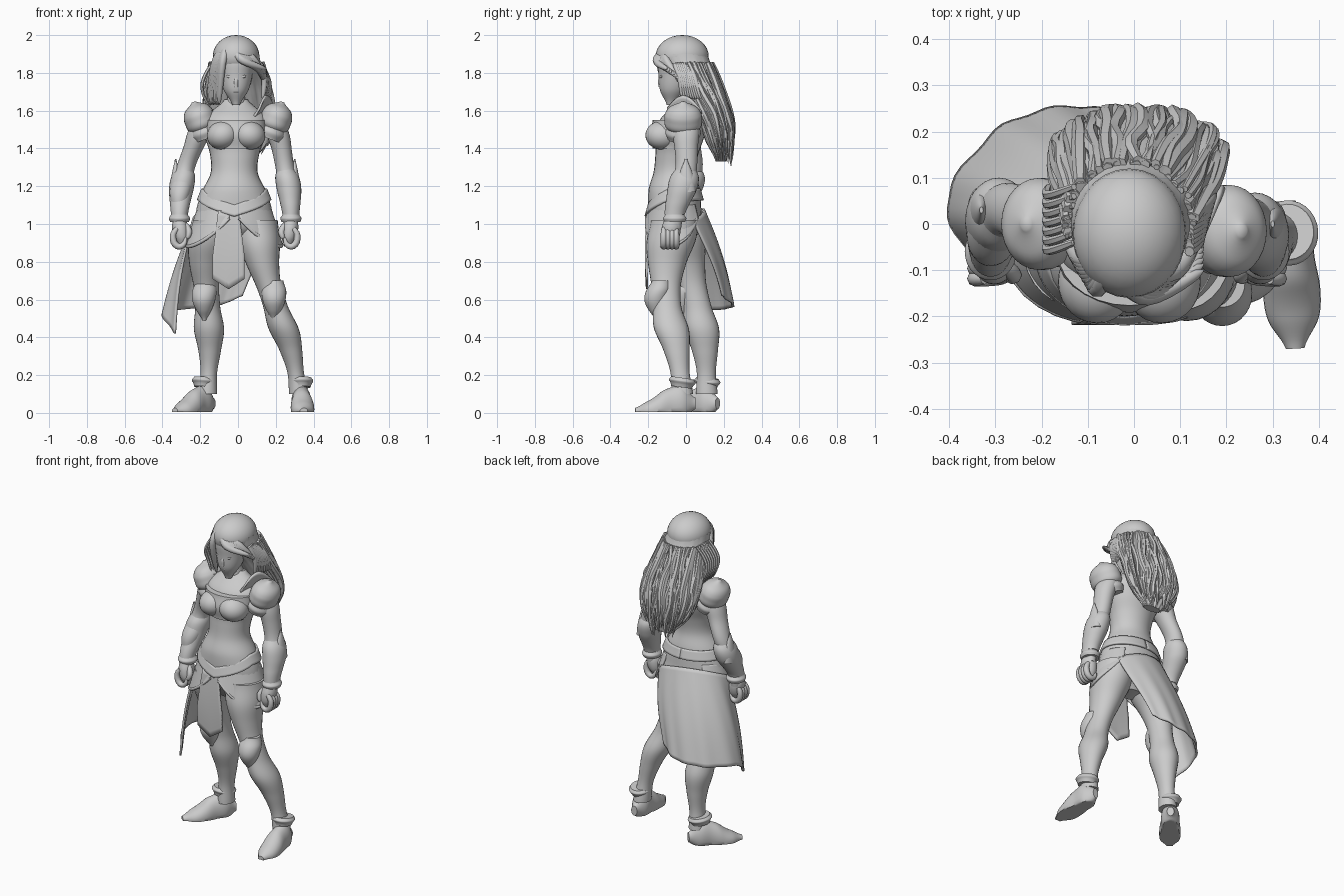
import bpy, bmesh, math, random
from mathutils import Vector, Matrix

random.seed(4)
if "Cube" in bpy.data.objects:
    bpy.data.objects.remove(bpy.data.objects["Cube"])

shade = (0.6, 0.6, 0.6, 1)
grey = bpy.data.materials.new("plain_grey")
grey.use_nodes = True
grey.diffuse_color = shade
grey.node_tree.nodes["Principled BSDF"].inputs["Base Color"].default_value = shade
SIDES = (("left", 1), ("right", -1))
middle = -.01


def finish(name, bm):
    bmesh.ops.recalc_face_normals(bm, faces=bm.faces)
    mesh = bpy.data.meshes.new(name)
    bm.to_mesh(mesh)
    bm.free()
    mesh.materials.append(grey)
    part = bpy.data.objects.new(name, mesh)
    bpy.context.collection.objects.link(part)
    bpy.ops.object.select_all(action='DESELECT')
    part.select_set(True)
    bpy.context.view_layer.objects.active = part
    bpy.ops.object.shade_smooth_by_angle(angle=math.radians(50))
    return part


def spline(points, t):
    """Smooth curve through evenly spaced numbers or points, t from 0 to 1."""
    points = [Vector(p) if isinstance(p, tuple) else p for p in points]
    last = len(points) - 1
    if last == 0:
        return points[0]
    place = min(max(t, 0), 1) * last
    i = min(int(place), last - 1)
    f = place - i
    start, end = points[i], points[i + 1]
    leave = (end - points[max(i - 1, 0)]) / 2
    arrive = (points[min(i + 2, last)] - start) / 2
    ease = f * f * (3 - 2 * f)
    return (start * (1 - ease) + end * ease
            + leave * (f * (1 - f) ** 2) - arrive * (f * f * (1 - f)))


def skin(name, rows, closed=False):
    """Faces between rows of points; closed rows make a capped tube."""
    bm = bmesh.new()
    grid = [[bm.verts.new(point) for point in row] for row in rows]
    size = len(grid[0])
    for lower, upper in zip(grid, grid[1:]):
        for j in range(size if closed else size - 1):
            k = (j + 1) % size
            bm.faces.new((lower[j], lower[k], upper[k], upper[j]))
    if closed:
        bm.faces.new(grid[0])
        bm.faces.new(grid[-1])
    return finish(name, bm)


def tube(name, bottom, top, axis, radii, depth=(1,), turn=Matrix(), floor=-1, sides=28, groove=lambda a, t: 1):
    """Oval rings from bottom to top; axis, radii and depth are evenly spaced."""
    rows, count = [], 6 * len(radii)
    for k in range(count + 1):
        t = k / count
        centre, radius, ratio = spline(axis, t), spline(radii, t), spline(depth, t)
        row = []
        for j in range(sides):
            a = math.tau * j / sides
            r = radius * groove(a, t)
            p = turn @ Vector((centre.x + r * math.cos(a), centre.y + r * ratio * math.sin(a), bottom + (top - bottom) * t))
            p.z = max(p.z, floor)
            row.append(p)
        rows.append(row)
    skin(name, rows, True)


def sheet(name, rule, across=32, down=14):
    part = skin(name, [[rule(u / across, v / down) for u in range(across + 1)] for v in range(down + 1)])
    solid = part.modifiers.new("thickness", 'SOLIDIFY')
    solid.thickness, solid.offset = .012, 0


def ball(name, centre, size, tilt=0):
    bm = bmesh.new()
    bmesh.ops.create_uvsphere(bm, u_segments=28, v_segments=16, radius=1)
    bm.transform(Matrix.Translation(centre) @ Matrix.Rotation(tilt, 4, 'Y') @ Matrix.Diagonal((*size, 1)))
    finish(name, bm)


def strands(name, paths, smoothness=1):
    """Tapered tubes; each path is a list of points and a radius."""
    curve = bpy.data.curves.new(name, 'CURVE')
    curve.dimensions, curve.bevel_depth, curve.bevel_resolution = '3D', 1, smoothness
    curve.use_fill_caps = True
    for points, radius in paths:
        line = curve.splines.new('POLY')
        line.points.add(13)
        for i, point in enumerate(line.points):
            t = i / 13
            point.co = (*spline(points, t), 1)
            point.radius = radius * (.1 + math.sqrt(max(0, math.sin(math.pi * (.15 + .85 * t)))))
    helper = bpy.data.objects.new(name + "_helper", curve)
    bpy.context.collection.objects.link(helper)
    bm = bmesh.new()
    bm.from_mesh(helper.evaluated_get(bpy.context.evaluated_depsgraph_get()).to_mesh())
    bpy.data.objects.remove(helper)
    finish(name, bm)


def hip(angle, z, grow=0):
    """Point on the hips; angle 0 is front, positive towards the left side."""
    flare = min(max((1.2 - z) * 4, 0), 1.3)
    wide, deep = .165 + .06 * flare + grow, .125 + .03 * flare + grow
    return Vector((-.02 + wide * math.sin(angle), -.055 - deep * math.cos(angle), z))


# Torso, neck, bust and breastplate
tube("torso", .88, 1.66, [(-.02, -.05), (-.02, -.06), (middle, 0)],
     [.08, .2, .2, .17, .125, .13, .16, .165, .06], [.7, .7, .9, .8, .65])
tube("neck", 1.58, 1.76, [(middle, 0), (middle, -.02)], [.065, .046, .046])
tube("breastplate", 1.4, 1.55, [(middle, -.06)], [.13, .155, .155], [.9, .85, .75])
for side, s in SIDES:
    ball(side + "_bust", (middle + s * .07, -.125, 1.47), (.085, .09, .076), s * .25)


# Belt, hip plates and loincloth
def belt(u, v):
    angle = math.tau * (u - .5)
    dip = max(0, 1 - abs(angle) / 1.3)
    return hip(angle, 1.185 - .085 * dip - .06 * v, .01 * v + .005 * dip)


def loincloth(u, v):
    centred = 2 * u - 1
    point = 1 - abs(centred)
    half = .055 + .03 * min(v * 1.5, 1)
    return Vector((-.05 + half * centred, -.2 - .012 * math.sin(2.6 * v), 1.07 - v * (.36 + .055 * point)))


sheet("belt", belt, 64, 5)
sheet("loincloth", loincloth, 12, 12)
for side, s in SIDES:
    def hip_plate(u, v):
        low = .88 + .6 * (u - .5) ** 2
        return hip(s * (.12 + 2.3 * u), 1.1 + (low - 1.1) * v, .016 * v - .004)
    sheet(side + "_hip_plate", hip_plate)
    strands(side + "_hip_plate_rim", [([hip_plate(i / 8, 1) for i in range(9)], .009)], 2)

# Long cape hanging from the back towards the right side
hem = [(.02, .19, .62), (-.1, .25, .57), (-.28, .21, .55), (-.4, .05, .53), (-.33, -.1, .42)]


def cape(u, v):
    waist = hip(2.2 + 2.6 * u, 1.02 + .06 * math.sin(math.pi * u), .01)
    p = waist.lerp(spline(hem, u), v)
    outward = Vector((p.x + .05, p.y + .02, 0)).normalized()
    return p + outward * (.02 * math.sin(math.pi * v) + .004 * v * math.sin(40 * u))


sheet("cape", cape, 40, 24)

# Legs, knee guards, shoes and ankle cuffs
paths = {"left": [(.32, -.02), (.28, -.05), (.2, -.1), (.13, -.1), (.1, -.06)],
         "right": [(-.16, .11), (-.15, .1), (-.16, .06), (-.17, 0), (-.13, -.05)]}
knees = {"left": (.19, -.14, 0), "right": (-.175, 0, 0)}
heels = {"left": (.33, .04, 0), "right": (-.14, .16, 0)}
yaws = {"left": .06, "right": -.68}
lying = Matrix.Rotation(math.pi / 2, 4, 'X')
for side, path in paths.items():
    tube(side + "_leg", .1, 1.02, path, [.05, .044, .06, .08, .066, .068, .088, .112, .11], [1.15])
    yaw = Matrix.Rotation(yaws[side], 4, 'Z')
    tube(side + "_knee_guard", .49, .7, [(0, -.01), (0, -.02), (0, .01)], [.01, .04, .06, .065, .05],
         turn=Matrix.Translation(knees[side]) @ yaw.lerp(Matrix(), .5))
    foot = Matrix.Translation(heels[side]) @ yaw
    tube(side + "_shoe", -.01, .31, [(0, .05), (0, .05), (0, .02), (0, .01)],
         [.02, .05, .054, .062, .055, .02], [1.5, 1.8, 1.5, .9, .8], foot @ lying, .004)
    tube(side + "_ankle_cuff", -.03, .02, [(0, 0)], [.05, .056, .065, .055], [1.1],
         foot @ Matrix.Translation((0, -.06, .165)) @ Matrix.Rotation(-.15, 4, 'X'))

# Arms, bracers, fists and pauldrons; the right arm is held further out and back
for side, s in SIDES:
    mirror = Matrix.Diagonal((s, 1, 1, 1))
    out, back = (0, 0) if s > 0 else (.03, .03)
    wrist, elbow = (.28 + out, -.06), (.25 + out, back)
    tube(side + "_arm", .98, 1.6, [wrist, (.28 + out, -.035), elbow, (.22, back / 3), (.17, 0)],
         [.03, .038, .058, .05, .053, .062, .05], [1.15], mirror)
    tube(side + "_bracer", 1.05, 1.32, [wrist, (.27 + out, back - .02), elbow], [.045, .055, .065, .062, .03], [1.2], mirror)
    tube(side + "_wrist_cuff", 1.01, 1.05, [wrist], [.05, .056, .045], [1.1], mirror)
    tube(side + "_elbow_spike", 1.17, 1.345, [(.3 + out, back)], [.03, .026, .016, .004], [1.7], mirror)
    tube(side + "_hand", .88, 1.03, [(.265 + out, -.085), (.28 + out, -.075)], [.02, .04, .044, .034], [1.15], mirror)
    fingers = []
    for i in range(4):
        curl = [1.2 - .9 * k for k in range(6)]
        fingers.append(([mirror @ Vector((.28 + out + .035 * math.cos(a), .022 * i - .118, .93 + .05 * math.sin(a)))
                         for a in curl], .016))
    thumb = [(.25, -.09, 1), (.23, -.11, .96), (.24, -.12, .92)]
    fingers.append(([mirror @ Vector((x + out, y, z)) for x, y, z in thumb], .016))
    strands(side + "_fingers", fingers, 2)
    tilt = mirror @ Matrix.Translation((.198, back / 2 - .015, 1.545)) @ Matrix.Rotation(.35, 4, 'Y')
    tube(side + "_pauldron", -.06, .108, [(0, 0)], [.06, .08, .083, .08, .06, .01], [1.2], tilt)
    tube(side + "_pauldron_rim", -.1, -.03, [(0, 0)], [.07, .08, .07], [1.18], tilt)


def collar(u, v):
    return Vector((.085 + .08 * u + .03 * v, .18 * u - .1, 1.57 + .11 * v * math.sin(.4 + 2.5 * u)))


sheet("collar_guard", collar, 14, 6)

# Face
tube("head", 1.63, 1.95, [(middle, -.08), (middle, -.05), (middle, -.04)], [.02, .066, .087, .095, .06], [1.1])
tube("nose", 1.725, 1.79, [(middle, -.13)], [.012, .014, .008], [1.3])
ball("upper_lip", (middle, -.126, 1.7), (.02, .01, .006))
ball("lower_lip", (middle, -.12, 1.69), (.016, .01, .006))
for side, s in SIDES:
    ball(side + "_eye", (middle + s * .034, -.13, 1.78), (.019, .008, .008), s * -.15)

# Hair: scalp, grooved main mass, and locks that follow it
hair_axis = [(.02, .185), (.01, .16), (0, .08), (middle, -.02)]
hair_radii, hair_depth = [.06, .15, .17, .16, .14, .122], [.45, .5, .7, 1.1]
ball("scalp", (middle, -.02, 1.89), (.123, .14, .11))
tube("hair", 1.33, 1.9, hair_axis, hair_radii, hair_depth, sides=96,
     groove=lambda a, t: 1 + (1 - t) * (.07 * math.sin(13 * a - 5 * t) + .04 * math.sin(29 * a + 7 * t)))


def hair_point(angle, t, spread):
    centre, near = spline(hair_axis, t), max(t, .12)
    r = spread * spline(hair_radii, near)
    return Vector((centre.x + r * math.cos(angle), centre.y + r * spline(hair_depth, near) * math.sin(angle), 1.33 + .57 * t))


locks = []
for i in range(46):
    angle = math.pi * (1.12 * (i + random.uniform(-.3, .3)) / 45 - .06)
    tip = random.uniform(-.08, .2) + .2 * abs(math.cos(angle)) ** 3
    spread = random.uniform(.97, 1.1)
    path = [hair_point(angle + random.uniform(-.09, .09), tip + (.92 - tip) * (1 - k / 5), spread) for k in range(6)]
    locks.append((path, random.uniform(.008, .017)))
for i in range(7):
    wave = [Vector((-.13 - .06 * math.sin(k * .7), .02 * i - .05 + .01 * math.cos(2 * k), 1.86 - .06 * k)) for k in range(5)]
    locks.append((wave, .009))
strands("hair_locks", locks)

# Fringe swept from the parting to both cheeks
crown = (-.05, -.07, 1.96)
fringe = []
for i in range(9):
    t = i / 8
    fringe.append(([crown, (.02 + .06 * t, .05 * t - .155, 1.87), (.15, .1 * t - .1, 1.82 - .08 * t)], .02))
    fringe.append(([crown, (-.08 - .04 * t, .07 * t - .14, 1.86), (-.1 - .06 * t, .1 * t - .07, 1.63)], .018))
    fringe.append(([(.12, .08 * t - .06, 1.85), (.14 + .02 * t, .08 * t - .03, 1.76), (.13 + .04 * t, .1 * t - .02, 1.66)], .014))
strands("fringe", fringe, 2)
